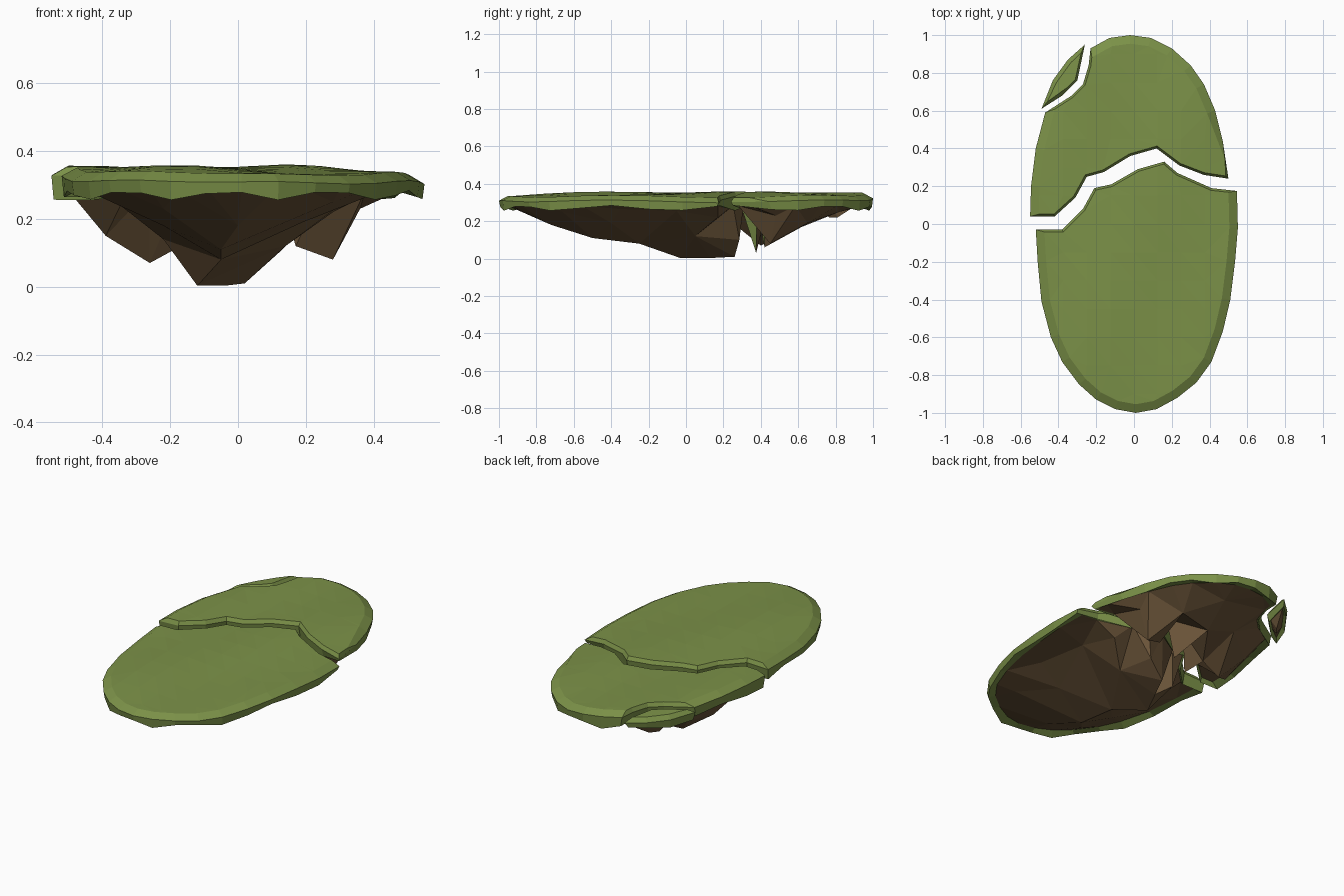
import bpy, bmesh, math
from mathutils import Vector
from mathutils.geometry import delaunay_2d_cdt

if "Cube" in bpy.data.objects:
    bpy.data.objects.remove(bpy.data.objects["Cube"])


def material(name, color):
    m = bpy.data.materials.new(name)
    m.diffuse_color = color
    m.use_nodes = True
    m.node_tree.nodes["Principled BSDF"].inputs["Base Color"].default_value = m.diffuse_color
    return m


GRASS = material("grass", (0.20, 0.285, 0.065, 1))
DIRT = material("dirt", (0.15, 0.092, 0.042, 1))


def ccw(pts):
    area = sum(a[0] * b[1] - b[0] * a[1] for a, b in zip(pts, pts[1:] + pts[:1]))
    return pts if area > 0 else pts[::-1]


def on_rim(p):
    return (p[0] / 0.54) ** 2 + p[1] ** 2 > 0.915


def inset(pts, outer, cut):
    """Offset every edge inwards, less along the cracks than along the rim."""
    out = []
    for i, p in enumerate(pts):
        p, a, b = Vector(p), Vector(pts[i - 1]), Vector(pts[(i + 1) % len(pts)])
        d1, d2 = (p - a).normalized(), (b - p).normalized()
        n1, n2 = Vector((-d1.y, d1.x)), Vector((-d2.y, d2.x))
        w1 = outer if on_rim(a) and on_rim(p) else cut
        w2 = outer if on_rim(b) and on_rim(p) else cut
        det = n1.x * n2.y - n1.y * n2.x
        if abs(det) < 0.08:
            move = (n1 + n2).normalized() * (w1 + w2) / 2
        else:
            move = Vector((w1 * n2.y - w2 * n1.y, w2 * n1.x - w1 * n2.x)) / det
        if move.length > 2.2 * max(w1, w2):
            move *= 2.2 * max(w1, w2) / move.length
        out.append(tuple(p + move))
    return out


def top_z(x, y):
    edge = (x / 0.54) ** 2 + y ** 2
    return 0.351 + 0.010 * math.sin(9 * x + 3.2) * math.cos(4 * y + 2) - 0.014 * edge ** 2 - 0.014 * x + 0.006 * y


def lip_z(x, y):
    return 0.270 + 0.014 * math.sin(10 * math.atan2(y, 2 * x) + 11.73)


def with_z(pts, f):
    return [(x, y, f(x, y)) for x, y in pts]


def fill(ring, inner):
    """Triangulate a ring with extra points inside it."""
    pts = ring + inner
    v, _, f, orig, _, _ = delaunay_2d_cdt([Vector(p[:2]) for p in pts], [],
                                          [list(range(len(ring)))], 1, 1e-5)
    return [(c.x, c.y, pts[o[0]][2] if o else 0.28) for c, o in zip(v, orig)], f


def add(verts, faces, v, f, flip=False):
    base = len(verts)
    verts += v
    faces += [[base + i for i in (reversed(q) if flip else q)] for q in f]


def band(verts, faces, low, high):
    n = len(low)
    add(verts, faces, low + high,
        [(i, (i + 1) % n, n + (i + 1) % n, n + i) for i in range(n)])


def make(name, verts, faces, mat, green_front=False):
    me = bpy.data.meshes.new(name)
    me.from_pydata(verts, [], faces)
    me.materials.append(mat)
    me.materials.append(GRASS)
    ob = bpy.data.objects.new(name, me)
    bpy.context.collection.objects.link(ob)
    # weld the separately built rings and drop stray points
    bm = bmesh.new()
    bm.from_mesh(me)
    bmesh.ops.remove_doubles(bm, verts=bm.verts, dist=0.0005)
    bmesh.ops.delete(bm, geom=[p for p in bm.verts if not p.link_faces], context='VERTS')
    bm.normal_update()
    for f in bm.faces:  # the broken wall of the rock is green
        c = f.calc_center_median()
        if green_front and f.normal.z > -0.45 and f.normal.y < -0.3 and abs(c.x) < 0.12:
            f.material_index = 1
    bm.to_mesh(me)
    bm.free()


def island(name, outline, rock, bevel=0.045, drop=0.0, green_front=False):
    pts = ccw(outline)
    top = with_z(inset(pts, bevel, 0.012), lambda x, y: top_z(x, y) - drop)
    mid = with_z(pts, lambda x, y: top_z(x, y) - 0.022 - drop)
    low = with_z(inset(pts, 0.006, 0.01), lip_z)
    root = with_z(inset(pts, bevel, 0.02), lambda x, y: 0.283)
    # grass cap: faceted top, rounded rim, underside of the lip
    grid = [(-0.5 + 0.125 * i, -0.9 + 0.15 * j) for i in range(9) for j in range(13)]
    v, f = [], []
    add(v, f, *fill(top, with_z(grid, lambda x, y: top_z(x, y) - drop)))
    band(v, f, mid, top)
    band(v, f, low, mid)
    band(v, f, root, low)
    make(name + "_grass", v, f, GRASS)
    # hanging rock
    v, f = [], []
    add(v, f, *fill(root, rock), flip=True)
    make(name + "_rock", v, f, DIRT, green_front)


# large front piece
island("front_piece",
       [(-.52, -.03), (-.38, -.03), (-.27, .08), (-.21, .19), (-.12, .21), (.02, .29),
        (.16, .33), (.23, .27), (.41, .19), (.545, .175), (.55, -.02), (.535, -.2),
        (.51, -.4), (.47, -.57), (.41, -.73), (.33, -.84), (.23, -.92), (.12, -.98),
        (.01, -1.0), (-.1, -.98), (-.2, -.93), (-.29, -.85), (-.38, -.73),
        (-.44, -.6), (-.49, -.41), (-.51, -.2)],
       [(-.12, -.03, .003), (-.04, .13, .003), (.02, .26, .01), (-.05, -.25, .08),
        (-.05, -.5, .11), (0, -.72, .18), (-.22, -.03, .14), (-.22, -.45, .18),
        (.14, .05, .12), (.19, -.4, .19), (.32, -.05, .255), (.28, .17, .22),
        (-.36, -.25, .25), (.28, -.66, .25), (-.22, -.7, .23), (.12, .285, .1),
        (-.12, .18, .06), (.36, -.35, .265)])

# back piece
island("back_piece",
       [(-.55, .04), (-.42, .04), (-.31, .14), (-.25, .25), (-.16, .275), (-.02, .36),
        (.12, .40), (.24, .31), (.37, .26), (.50, .24), (.47, .44), (.43, .6),
        (.37, .74), (.30, .84), (.20, .93), (.09, .985), (-.02, 1.0), (-.13, .985),
        (-.23, .93), (-.24, .84), (-.27, .74), (-.33, .68), (-.47, .59), (-.52, .4),
        (-.545, .2)],
       [(-.26, .40, .07), (.28, .45, .08), (-.04, .375, .03), (.07, .42, .06),
        (-.15, .40, .13), (.17, .42, .12), (-.39, .3, .15), (-.36, .5, .18),
        (0, .62, .17), (.2, .65, .19), (-.15, .66, .2), (.05, .82, .25),
        (.36, .48, .23)], green_front=True)

# small chip at the back left
island("chip",
       [(-.49, .61), (-.38, .68), (-.30, .76), (-.26, .95), (-.35, .87), (-.43, .76)],
       [(-.36, .765, .22), (-.325, .81, .22)], bevel=0.022, drop=0.012)
